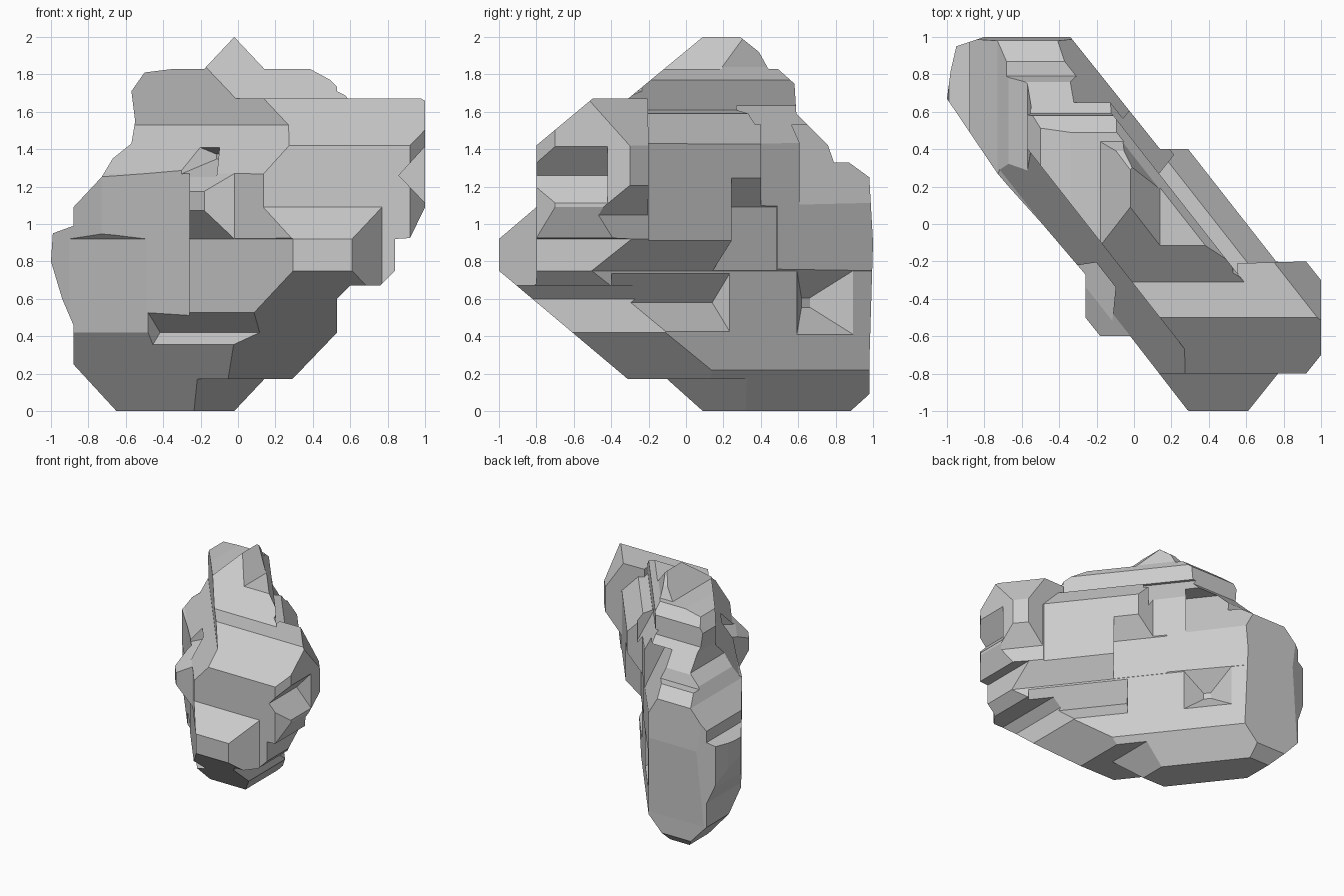
import bpy, bmesh

if "Cube" in bpy.data.objects:
    bpy.data.objects.remove(bpy.data.objects["Cube"])

DX, DY = 0.157, 0.2   # the slab runs diagonally; s measures across it, t along it


def across(s, z, t):
    return (DX * (s / 2 + t), DY * (s / 2 - t), z)


def loft(name, low, high):
    """Closed solid between two matching rings of points."""
    bm = bmesh.new()
    rings = [[bm.verts.new(p) for p in ring] for ring in (low, high)]
    bm.faces.new(rings[0])
    bm.faces.new(rings[1])
    n = len(low)
    for i in range(n):
        j = (i + 1) % n
        bm.faces.new((rings[0][i], rings[0][j], rings[1][j], rings[1][i]))
    bmesh.ops.recalc_face_normals(bm, faces=bm.faces)
    me = bpy.data.meshes.new(name)
    bm.to_mesh(me)
    bm.free()
    ob = bpy.data.objects.new(name, me)
    bpy.context.collection.objects.link(ob)
    return ob


def prism(name, pts, place, lo, hi):
    """Extrude a 2D profile; place(a, b, depth) maps it into the world."""
    return loft(name, *[[place(a, b, d) for a, b in pts] for d in (lo, hi)])


def pit(t, z, s_out, s_in, rt, rz):
    """Four-sided tapering hollow sunk into a broad diagonal face."""
    far = s_out + (s_out - s_in)
    return loft("pit", *[[across(s, z + b * rz * k, t + a * rt * k)
                          for a, b in ((-1, -1), (1, -1), (1, 1), (-1, 1))]
                         for s, k in ((s_in, 0.15), (far, 1.85))])


def combine(target, tool, op):
    m = target.modifiers.new(tool.name, 'BOOLEAN')
    m.operation, m.solver, m.object = op, 'EXACT', tool
    bpy.context.view_layer.objects.active = target
    bpy.ops.object.modifier_apply(modifier=m.name)
    bpy.data.objects.remove(tool)


# plan outline of the rock
rock = prism("rock", [
    (-.8, 1), (-.34, 1), (.14, .4), (.29, .4), (.76, -.2), (.92, -.2), (1, -.3),
    (1, -.7), (.92, -.8), (.77, -.8), (.61, -1), (.29, -1), (-.02, -.6),
    (-.18, -.6), (-.26, -.5), (-.26, -.27), (-.49, 0), (-.67, .2), (-.73, .27),
    (-1, .67), (-.98, .82), (-.95, .95)],
    lambda a, b, d: (a, b, d), 0, 2)

# cross-section of the slab, with a bump at the front and steps at the back
combine(rock, prism("cross_section", [
    (-1, -.01), (1.4, -.01), (2.83, .22), (2.83, .75), (3.9, .92), (3.9, 1.42),
    (2.83, 1.59), (2.2, 1.61), (2.2, 1.77), (1.8, 1.84), (1.4, 2.01), (-.2, 2.01),
    (-1.62, 1.85), (-1.62, 1.53), (-3.12, 1.27), (-4.2, 1.17), (-4.2, 1.08),
    (-3.12, .92), (-3.12, .42)],
    across, -12, 12), 'INTERSECT')

# thicker block at the narrow end, widest at mid height
block = prism("end_block", [
    (.55, -.21), (.92, -.2), (1, -.3), (1, -.7), (.92, -.795), (.6, -.79)],
    lambda a, b, d: (a, b, d), .91, 1.67)
combine(block, prism("block_section", [
    (-2, .9), (3.0, .9), (4.95, 1.22), (4.95, 1.4), (3.7, 1.68), (-2, 1.68)],
    across, -12, 12), 'INTERSECT')
combine(rock, block, 'UNION')

# front outline
combine(rock, prism("front_outline", [
    (-.65, 0), (-.02, 0), (.14, .17), (.29, .17), (.53, .42), (.53, .6),
    (.6, .67), (.76, .67), (.84, .75), (.84, .92), (.92, .925), (1, 1.09),
    (1.01, 1.675), (.6, 1.675), (.53, 1.71), (.53, 1.75), (.45, 1.83), (.14, 1.83),
    (-.02, 2), (-.18, 1.83), (-.34, 1.83), (-.5, 1.81), (-.57, 1.71),
    (-.55, 1.55), (-.57, 1.43), (-.67, 1.35), (-.73, 1.25), (-.88, 1.09),
    (-.88, .99), (-.99, .95), (-1, .8), (-.94, .6), (-.88, .46), (-.88, .25)],
    lambda a, b, d: (a, d, b), -1.5, 1.5), 'INTERSECT')

# side outline
combine(rock, prism("side_outline", [
    (.09, 0), (.88, 0), (.98, .09), (.98, .25), (1, .9), (.98, 1.25),
    (.87, 1.33), (.79, 1.33), (.76, 1.42), (.59, 1.59), (.58, 1.75),
    (.49, 1.83), (.44, 1.83), (.39, 1.92), (.29, 2), (.09, 2), (-.31, 1.67),
    (-.5, 1.67), (-.8, 1.42), (-.8, 1.09), (-1, .92), (-1, .75), (-.31, .17),
    (-.1, .17)],
    lambda a, b, d: (d, a, b), -1.5, 1.5), 'INTERSECT')

# grooves: under the back overhang, along the lower front, across the narrow end
combine(rock, prism("back_groove", [(4.6, 1.03), (1.9, .58), (4.5, .15)],
                    across, .25, 3.4), 'DIFFERENCE')
combine(rock, prism("front_groove", [(-4, .64), (-2.3, .42), (-4, .2)],
                    across, -1.5, 2.2), 'DIFFERENCE')
combine(rock, prism("end_groove", [(1.06, 1.48), (.86, 1.26), (1.06, 1.05)],
                    lambda a, b, d: (a, d, b), -.9, -.42), 'DIFFERENCE')

# the raised back level stops short below its upper ledge
combine(rock, prism("back_step", [(2.84, .7), (2.84, 1.09), (4.4, 1.33), (4.4, .7)],
                    across, -1, .7), 'DIFFERENCE')

# bevels along the upper back edge, deeper towards the broad end
combine(rock, prism("upper_bevel", [(3.2, 1.36), (2, 1.63), (3.2, 1.63)],
                    across, -6, -.25), 'DIFFERENCE')
combine(rock, prism("back_bevel", [(3.2, 1.02), (1.2, 1.53), (3.2, 1.53)],
                    across, -6, -1.6), 'DIFFERENCE')

# hollows on the broad faces
for args in ((-2.3, .58, 2.83, 1.8, .75, .17), (.2, 1.36, -3.0, -1.7, .6, .09)):
    combine(rock, pit(*args), 'DIFFERENCE')
